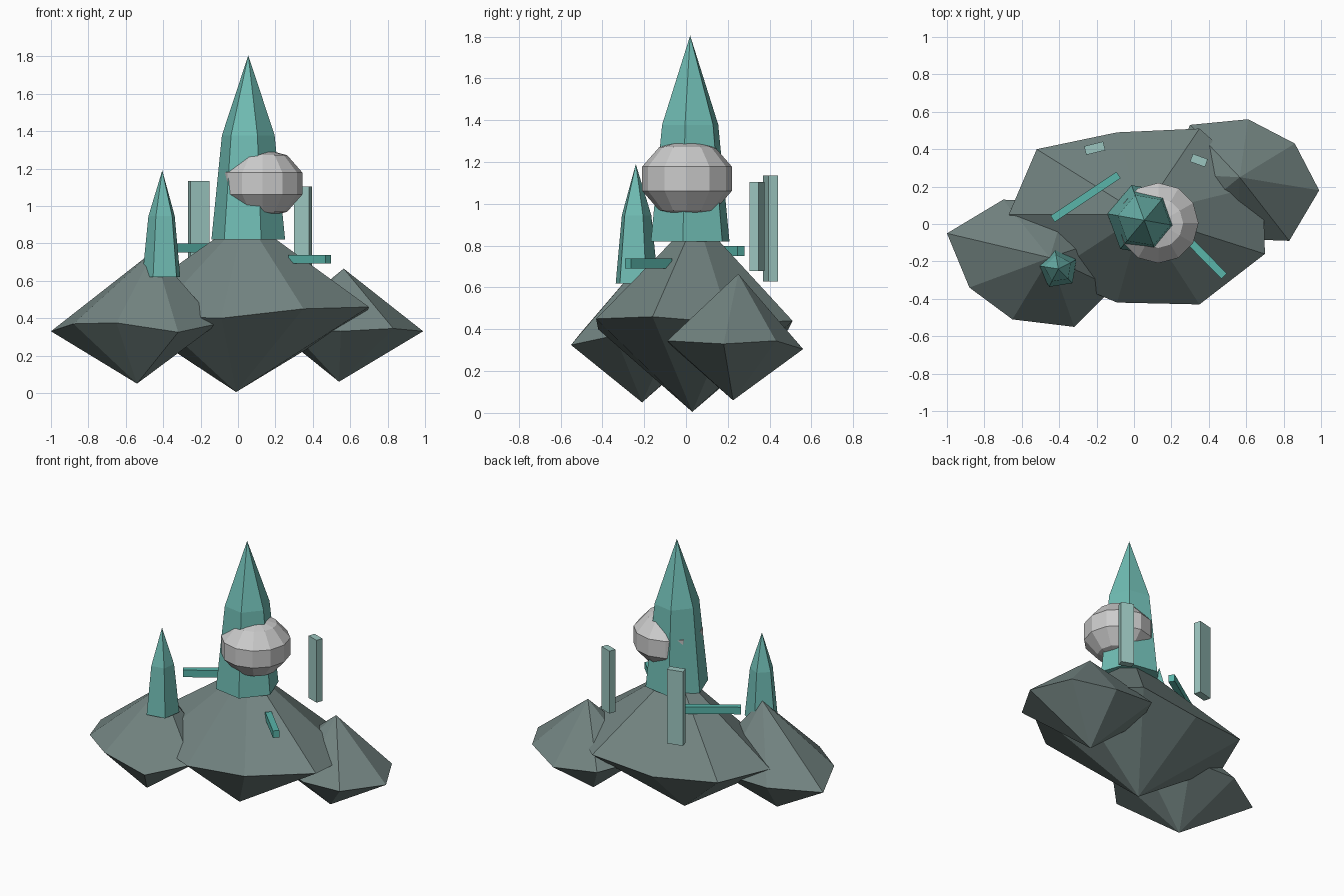
import bpy, bmesh
from math import cos, sin, radians, atan2, hypot
from mathutils import Matrix

if "Cube" in bpy.data.objects:
    bpy.data.objects.remove(bpy.data.objects["Cube"])


def material(name, rgb):
    m = bpy.data.materials.new(name)
    m.diffuse_color = (*rgb, 1)
    m.use_nodes = True
    m.node_tree.nodes["Principled BSDF"].inputs["Base Color"].default_value = m.diffuse_color
    return m


ROCK = material("rock", (0.17, 0.23, 0.22))
CRYSTAL = material("crystal", (0.16, 0.5, 0.45))
SLAB = material("slab", (0.33, 0.56, 0.52))
BEAM = material("beam", (0.1, 0.46, 0.4))


def finish(name, bm, mat=None):
    bmesh.ops.recalc_face_normals(bm, faces=bm.faces)
    me = bpy.data.meshes.new(name)
    bm.to_mesh(me)
    bm.free()
    if mat:
        me.materials.append(mat)
    ob = bpy.data.objects.new(name, me)
    bpy.context.collection.objects.link(ob)
    return ob


def rock(name, ring, top, bottom):
    """Irregular double pyramid around a jagged ring."""
    bm = bmesh.new()
    vs = [bm.verts.new(p) for p in ring]
    t, b = bm.verts.new(top), bm.verts.new(bottom)
    for i, v in enumerate(vs):
        w = vs[(i + 1) % len(vs)]
        bm.faces.new((v, w, t))
        bm.faces.new((w, v, b))
    finish(name, bm, ROCK)


def spire(name, x, y, sides, turn, r0, z0, r1, z1, tip):
    """Tapered prism with a pointed roof."""
    bm = bmesh.new()

    def loop(r, z):
        a = [radians(turn + 360 * i / sides) for i in range(sides)]
        return [bm.verts.new((x + r * cos(t), y + r * sin(t), z)) for t in a]
    low, high = loop(r0, z0), loop(r1, z1)
    apex = bm.verts.new((x, y, tip))
    bm.faces.new(low)
    for i in range(sides):
        j = (i + 1) % sides
        bm.faces.new((low[i], low[j], high[j], high[i]))
        bm.faces.new((high[i], high[j], apex))
    finish(name, bm, CRYSTAL)


def box(name, centre, size, turn, mat):
    bm = bmesh.new()
    m = (Matrix.Translation(centre) @ Matrix.Rotation(turn, 4, 'Z')
         @ Matrix.Diagonal((*size, 1)))
    bmesh.ops.create_cube(bm, size=1, matrix=m)
    finish(name, bm, mat)


def bridge(name, a, b, z, width=0.04, height=0.048):
    dx, dy = b[0] - a[0], b[1] - a[1]
    box(name, ((a[0] + b[0]) / 2, (a[1] + b[1]) / 2, z),
        (hypot(dx, dy), width, height), atan2(dy, dx), BEAM)


# Floating rocks
rock("main_rock",
     [(0.70, -0.16, 0.46), (0.35, -0.43, 0.45), (-0.09, -0.42, 0.40),
      (-0.45, -0.27, 0.41), (-0.67, 0.05, 0.44), (-0.52, 0.40, 0.44),
      (-0.09, 0.49, 0.40), (0.35, 0.51, 0.44), (0.69, 0.21, 0.43)],
     (0.04, 0.05, 0.94), (-0.01, 0.03, 0.005))
rock("left_rock",
     [(-1.0, -0.05, 0.33), (-0.88, -0.34, 0.37), (-0.65, -0.51, 0.375),
      (-0.32, -0.55, 0.325), (-0.11, -0.34, 0.37), (-0.13, -0.07, 0.36),
      (-0.36, 0.12, 0.35), (-0.70, 0.13, 0.35)],
     (-0.45, -0.18, 0.76), (-0.54, -0.21, 0.05))
rock("right_rock",
     [(0.99, 0.18, 0.33), (0.86, 0.43, 0.345), (0.61, 0.56, 0.305),
      (0.30, 0.53, 0.34), (0.18, 0.27, 0.35), (0.28, 0.02, 0.34),
      (0.55, -0.08, 0.33), (0.83, -0.09, 0.345)],
     (0.565, 0.25, 0.665), (0.54, 0.225, 0.06))

# Crystal towers
spire("main_tower", 0.055, 0.02, 6, 170, 0.20, 0.82, 0.143, 1.378, 1.805)
spire("small_tower", -0.405, -0.24, 5, 27, 0.108, 0.62, 0.075, 0.945, 1.19)

# Faceted dome through the main tower
bm = bmesh.new()
bmesh.ops.create_uvsphere(bm, u_segments=12, v_segments=5, radius=1,
                          matrix=Matrix.Translation((0.13, 0.005, 1.12))
                          @ Matrix.Diagonal((0.226, 0.226, 0.187, 1)))
finish("dome", bm)

# Standing slabs
box("left_slab", (-0.21, 0.405, 0.882), (0.105, 0.048, 0.505), radians(14), SLAB)
box("right_slab", (0.347, 0.34, 0.892), (0.085, 0.045, 0.425), radians(-20), SLAB)

# Bridges
bridge("left_bridge", (-0.435, 0.027), (-0.083, 0.262), 0.775)
bridge("right_bridge", (0.285, -0.08), (0.482, -0.278), 0.715)
